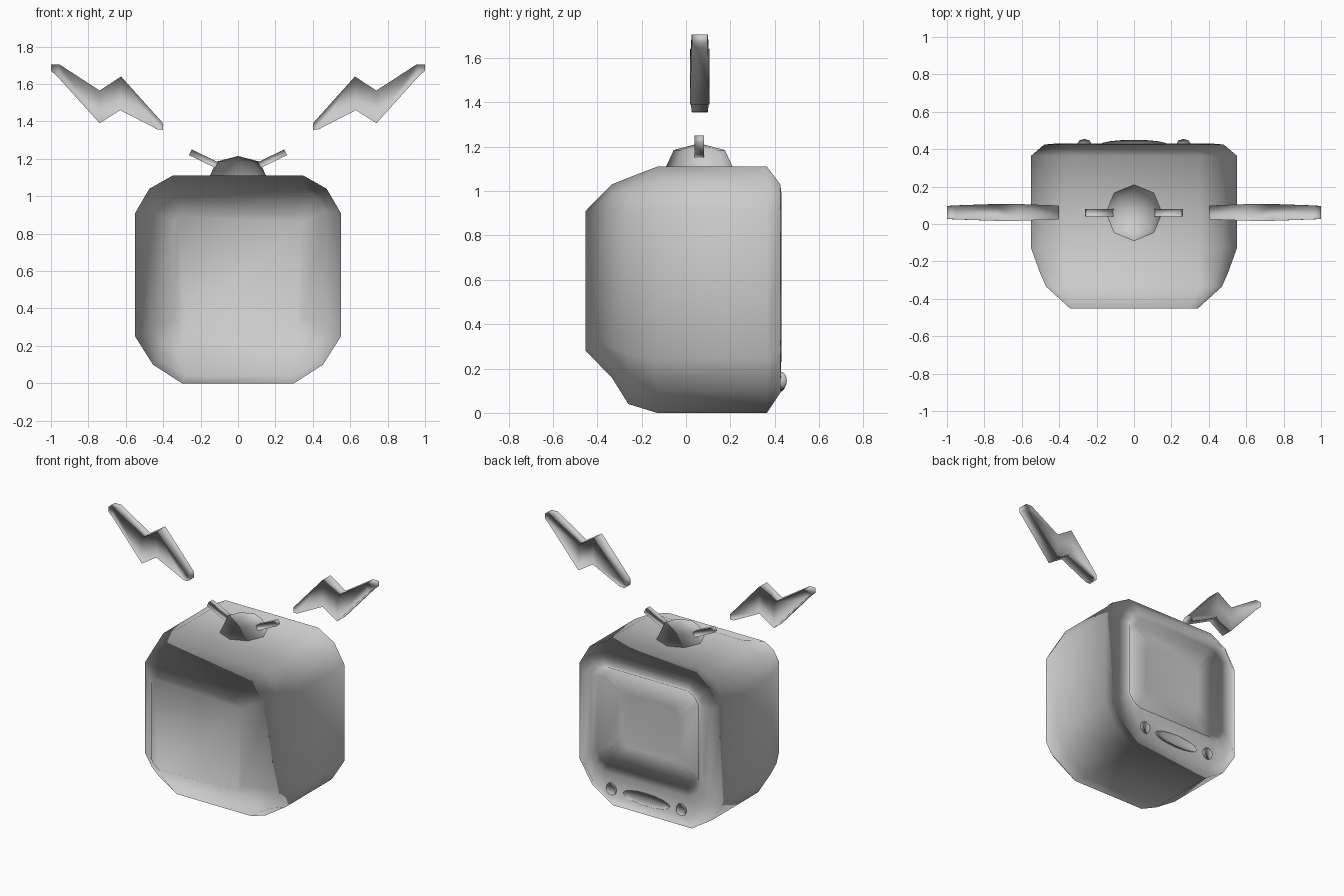
import bpy, bmesh, math
from mathutils import Matrix, Vector

if "Cube" in bpy.data.objects:
    bpy.data.objects.remove(bpy.data.objects["Cube"])

grey = bpy.data.materials.new("plain_grey")
grey.use_nodes = True
grey.diffuse_color = (0.6, 0.6, 0.6, 1)
grey.node_tree.nodes["Principled BSDF"].inputs["Base Color"].default_value = (0.6, 0.6, 0.6, 1)


def finish(name, bm):
    """Make a smooth object whose shading normals are mirrored front to back."""
    bmesh.ops.recalc_face_normals(bm, faces=bm.faces)
    mesh = bpy.data.meshes.new(name)
    bm.to_mesh(mesh)
    bm.free()
    mesh.materials.append(grey)
    mesh.shade_smooth()
    normals = [v.vector.copy() for v in mesh.vertex_normals]
    mesh.normals_split_custom_set_from_vertices([(n.x, -n.y, n.z) for n in normals])
    bpy.context.collection.objects.link(bpy.data.objects.new(name, mesh))


def loft(name, rings):
    """Skin a list of equal rings of points and cap both ends."""
    bm = bmesh.new()
    loops = [[bm.verts.new(p) for p in ring] for ring in rings]
    for a, b in zip(loops, loops[1:]):
        for i in range(len(a)):
            j = (i + 1) % len(a)
            bm.faces.new((a[i], a[j], b[j], b[i]))
    bm.faces.new(loops[0])
    bm.faces.new(loops[-1])
    finish(name, bm)


def rounded_section(y, w, low, high, cl, ch):
    """Rectangle across y with two-step corner cuts of size cl below, ch above."""
    right = [(w - cl, low), (w - 0.38 * cl, low + 0.4 * cl), (w, low + cl),
             (w, high - ch), (w - 0.38 * ch, high - 0.35 * ch), (w - ch, high)]
    left = [(-x, z) for x, z in reversed(right)]
    return [(x, y, z) for x, z in right + left]


# Cabinet: bulging tube end at the front, frame and sunken screen at the back
loft("cabinet", [rounded_section(*s) for s in (
    (-0.453, 0.34, 0.28, 0.91, 0.06, 0.05),
    (-0.335, 0.47, 0.16, 1.03, 0.14, 0.11),
    (-0.26, 0.503, 0.04, 1.06, 0.22, 0.15),
    (-0.13, 0.55, 0.0, 1.11, 0.25, 0.2),
    (0.365, 0.55, 0.0, 1.11, 0.25, 0.2),
    (0.425, 0.48, 0.09, 1.03, 0.18, 0.15),
    (0.43, 0.42, 0.25, 0.99, 0.1, 0.1),
    (0.415, 0.385, 0.29, 0.96, 0.08, 0.08),
    (0.37, 0.36, 0.32, 0.93, 0.06, 0.06),
    (0.385, 0.22, 0.44, 0.8, 0.05, 0.05))])


def ball(name, centre, size, segments=8, rings=6):
    bm = bmesh.new()
    bmesh.ops.create_uvsphere(bm, u_segments=segments, v_segments=rings, radius=1)
    bmesh.ops.transform(bm, verts=bm.verts,
                        matrix=Matrix.Translation(centre) @ Matrix.Diagonal((*size, 1)))
    finish(name, bm)


# Control panel
ball("speaker_oval", (0, 0.425, 0.14), (0.18, 0.025, 0.045), 16, 8)

# Antenna base: eight-sided dome
bm = bmesh.new()
loops = []
for r, z in ((0.15, 1.11), (0.115, 1.185)):
    loops.append([bm.verts.new((r * math.sin(k * math.pi / 4),
                                0.06 + r * math.cos(k * math.pi / 4), z)) for k in range(8)])
apex = bm.verts.new((0, 0.06, 1.215))
for k in range(8):
    n = (k + 1) % 8
    bm.faces.new((loops[0][k], loops[0][n], loops[1][n], loops[1][k]))
    bm.faces.new((loops[1][k], loops[1][n], apex))
finish("antenna_base", bm)

# Bolt stations: upper x and z, lower x and z, half thickness
BOLT = [(1, 1.705, 1, 1.67, 0.034), (0.955, 1.705, 0.97, 1.645, 0.037),
        (0.74, 1.565, 0.74, 1.39, 0.045), (0.625, 1.64, 0.63, 1.46, 0.045),
        (0.405, 1.395, 0.43, 1.357, 0.037), (0.4, 1.385, 0.4, 1.355, 0.034)]

for s, side in ((1, "left"), (-1, "right")):
    ball(side + "_knob", (s * 0.265, 0.425, 0.145), (0.04, 0.03, 0.042))

    # Antenna rod: flat bar leaning outwards
    a, b = Vector((s * 0.09, 0.06, 1.155)), Vector((s * 0.255, 0.06, 1.235))
    bm = bmesh.new()
    bmesh.ops.create_cube(bm, size=1)
    turn = Matrix.Rotation(-math.atan2(b.z - a.z, b.x - a.x), 4, "Y")
    bmesh.ops.transform(bm, verts=bm.verts, matrix=Matrix.Translation((a + b) / 2) @ turn
                        @ Matrix.Diagonal(((b - a).length, 0.042, 0.034, 1)))
    finish(side + "_antenna", bm)

    # Lightning bolt, thickest in the middle
    loft(side + "_bolt", [[(s * x, 0.062 + d * t, z) for x, z, d in
                           ((ux, uz, -1), (lx, lz, -1), (lx, lz, 1), (ux, uz, 1))]
                          for ux, uz, lx, lz, t in BOLT])
